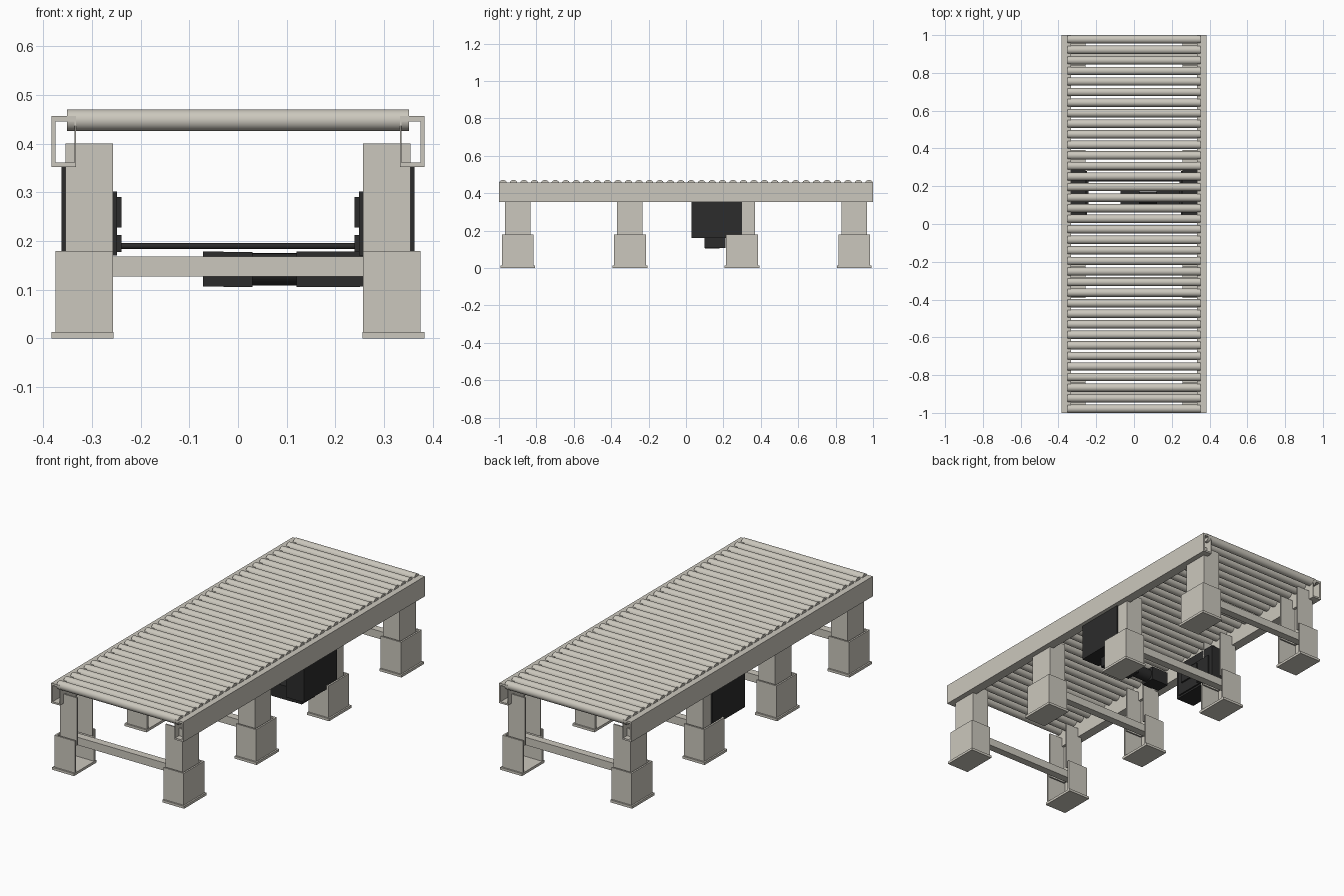
import bpy
import math
from mathutils import Matrix

cube = bpy.data.objects.get("Cube")
if cube:
    bpy.data.objects.remove(cube, do_unlink=True)


def material(name, rgb):
    m = bpy.data.materials.new(name)
    m.use_nodes = True
    m.diffuse_color = (*rgb, 1)
    m.node_tree.nodes["Principled BSDF"].inputs["Base Color"].default_value = (*rgb, 1)
    return m


GREY = material("warm grey paint", (0.60, 0.575, 0.51))
DARK = material("dark drive housing", (0.025, 0.025, 0.025))


def mesh_object(name, verts, faces, mat):
    me = bpy.data.meshes.new(name)
    me.from_pydata(verts, [], faces)
    me.materials.append(mat)
    ob = bpy.data.objects.new(name, me)
    bpy.context.collection.objects.link(ob)
    return ob


def boxes(name, ranges, mat):
    """One object from several (x0, x1, y0, y1, z0, z1) boxes."""
    verts, faces = [], []
    for x0, x1, y0, y1, z0, z1 in ranges:
        x0, x1 = sorted((x0, x1))
        n = len(verts)
        verts += [(x, y, z) for z in (z0, z1)
                  for x, y in ((x0, y0), (x1, y0), (x1, y1), (x0, y1))]
        quads = [(3, 2, 1, 0), (4, 5, 6, 7)]
        quads += [(i, (i + 1) % 4, (i + 1) % 4 + 4, i + 4) for i in range(4)]
        faces += [tuple(n + i for i in q) for q in quads]
    return mesh_object(name, verts, faces, mat)


def rod(name, x0, x1, y, z, r, mat, sides=24):
    """Cylinder lying along x."""
    bpy.ops.mesh.primitive_cylinder_add(vertices=sides, radius=r, depth=x1 - x0)
    ob = bpy.context.object
    ob.name = name
    ob.data.transform(Matrix.Rotation(math.pi / 2, 4, 'Y'))
    ob.location = ((x0 + x1) / 2, y, z)
    ob.data.materials.append(mat)
    bpy.ops.object.shade_smooth_by_angle(angle=math.radians(35))
    return ob


def channel(s, outer, inner, y, half, z0, z1, t):
    """Upright U channel open towards the middle of the table."""
    return [(s * outer, s * (outer - t), y - half, y + half, z0, z1),
            (s * (outer - t), s * inner, y - half, y - half + t, z0, z1),
            (s * (outer - t), s * inner, y + half - t, y + half, z0, z1)]


# Roller bed
ROLLERS = 36
for i in range(ROLLERS):
    y = -0.978 + 1.956 * i / (ROLLERS - 1)
    rod(f"roller_{i + 1}", -0.352, 0.352, y, 0.4485, 0.022, GREY)

LEG_Y = (-0.9, -0.3, 0.3, 0.9)
for s, side in ((-1, "right"), (1, "left")):
    # Hollow side rail with a thin inner lip
    boxes(f"{side}_rail", [
        (s * 0.383, s * 0.375, -1, 1, 0.352, 0.457),
        (s * 0.375, s * 0.333, -1, 1, 0.446, 0.457),
        (s * 0.375, s * 0.333, -1, 1, 0.352, 0.361),
        (s * 0.336, s * 0.333, -1, 1, 0.361, 0.446)], GREY)

    # Two-stage legs on foot plates
    for i, y in enumerate(LEG_Y):
        boxes(f"{side}_leg_post_{i + 1}",
              channel(s, 0.355, 0.257, y, 0.068, 0.15, 0.40, 0.008), GREY)
        boxes(f"{side}_leg_base_{i + 1}",
              channel(s, 0.375, 0.257, y, 0.085, 0.013, 0.18, 0.009), GREY)
        boxes(f"{side}_foot_plate_{i + 1}",
              [(s * 0.383, s * 0.256, y - 0.093, y + 0.093, 0, 0.013)], GREY)

    # Drive guard with stepped inner cover
    boxes(f"{side}_drive_guard", [
        (s * 0.363, s * 0.257, 0.03, 0.30, 0.16, 0.352),
        (s * 0.257, s * 0.249, 0.05, 0.28, 0.17, 0.302),
        (s * 0.249, s * 0.240, 0.08, 0.20, 0.228, 0.29),
        (s * 0.249, s * 0.240, 0.20, 0.26, 0.177, 0.212)], DARK)

# Cross braces between the legs
for i, y in enumerate(LEG_Y):
    boxes(f"cross_brace_{i + 1}",
          [(-0.366, 0.366, y - 0.02, y + 0.02, 0.127, 0.168)], GREY)

# Drive shaft, motor and gearbox
rod("drive_shaft", -0.25, 0.25, 0.23, 0.19, 0.006, DARK, 12)
rod("motor_body", 0.02, 0.13, 0.14, 0.142, 0.033, DARK)
boxes("motor_end_housing", [
    (-0.072, -0.03, 0.103, 0.177, 0.107, 0.178),
    (-0.03, 0.03, 0.101, 0.179, 0.105, 0.177)], DARK)
boxes("gearbox", [(0.12, 0.251, 0.10, 0.18, 0.106, 0.178)], DARK)
boxes("gearbox_mount", [(0.251, 0.30, 0.10, 0.21, 0.107, 0.17)], DARK)
